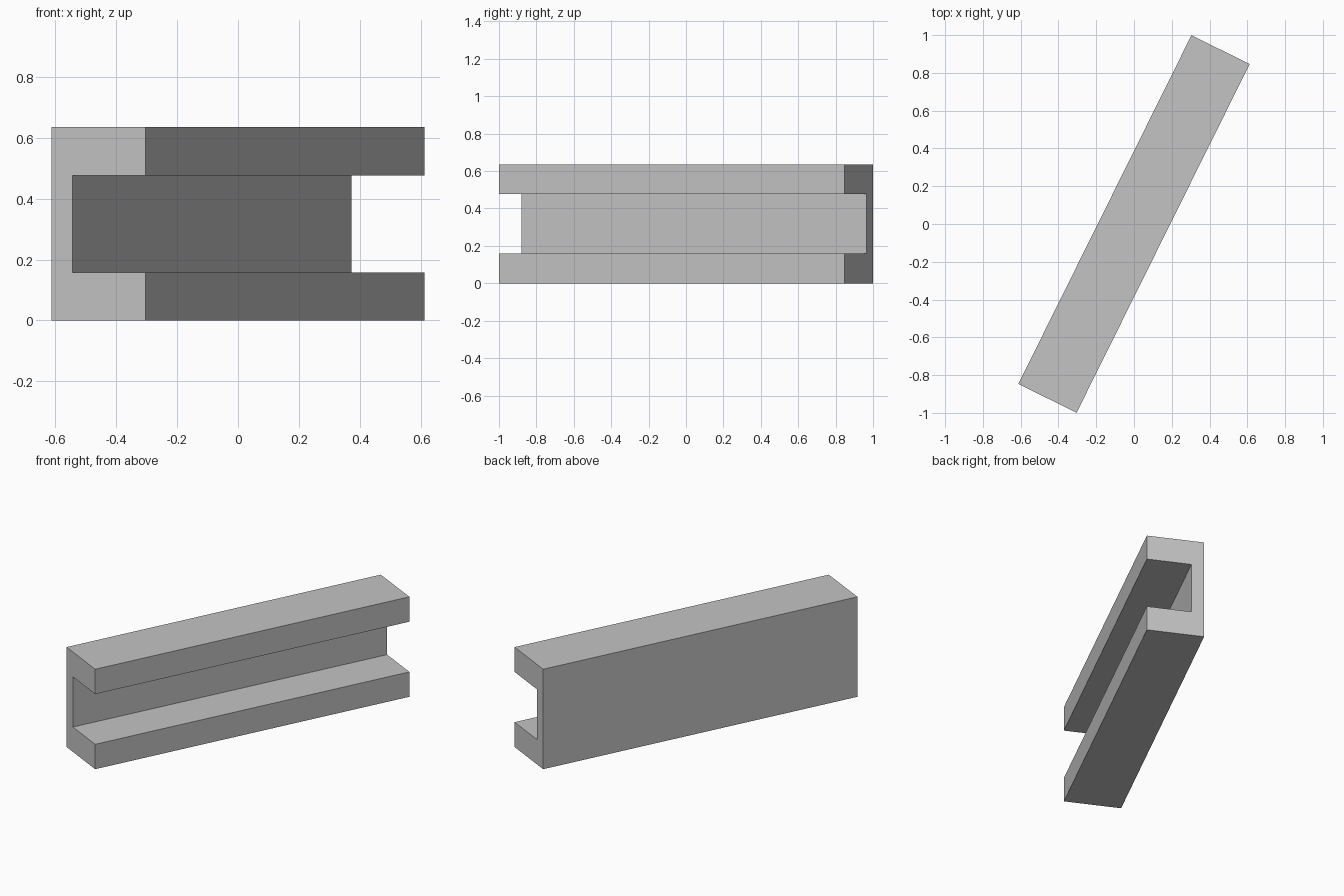
import bpy
import bmesh
import math
from mathutils import Matrix

cube = bpy.data.objects.get("Cube")
if cube:
    bpy.data.objects.remove(cube, do_unlink=True)

# Main dimensions
LENGTH, WIDTH, HEIGHT = 2.061, 0.344, 0.635
WEB = 0.076       # thickness of the upright back wall
FLANGE = 0.158    # thickness of the top and bottom flanges
ANGLE = math.radians(-26.4)

# Single grey material
grey = bpy.data.materials.new("plain grey")
grey.use_nodes = True
colour = (0.55, 0.55, 0.55, 1.0)
grey.diffuse_color = colour
grey.node_tree.nodes["Principled BSDF"].inputs["Base Color"].default_value = colour

# C-shaped cross-section, open toward +x
left, right = -WIDTH / 2, WIDTH / 2
inner = left + WEB
profile = [
    (left, 0), (right, 0), (right, FLANGE), (inner, FLANGE),
    (inner, HEIGHT - FLANGE), (right, HEIGHT - FLANGE),
    (right, HEIGHT), (left, HEIGHT),
]

# Extrude the section along its length, then turn it about z
bm = bmesh.new()
section = bm.faces.new([bm.verts.new((x, -LENGTH / 2, z)) for x, z in profile])
extruded = bmesh.ops.extrude_face_region(bm, geom=[section], use_keep_orig=True)
end_verts = [g for g in extruded["geom"] if isinstance(g, bmesh.types.BMVert)]
bmesh.ops.translate(bm, verts=end_verts, vec=(0, LENGTH, 0))
bmesh.ops.recalc_face_normals(bm, faces=bm.faces)
bm.transform(Matrix.Rotation(ANGLE, 4, "Z"))

mesh = bpy.data.meshes.new("channel_beam")
bm.to_mesh(mesh)
bm.free()
mesh.materials.append(grey)
beam = bpy.data.objects.new("channel_beam", mesh)
bpy.context.collection.objects.link(beam)
